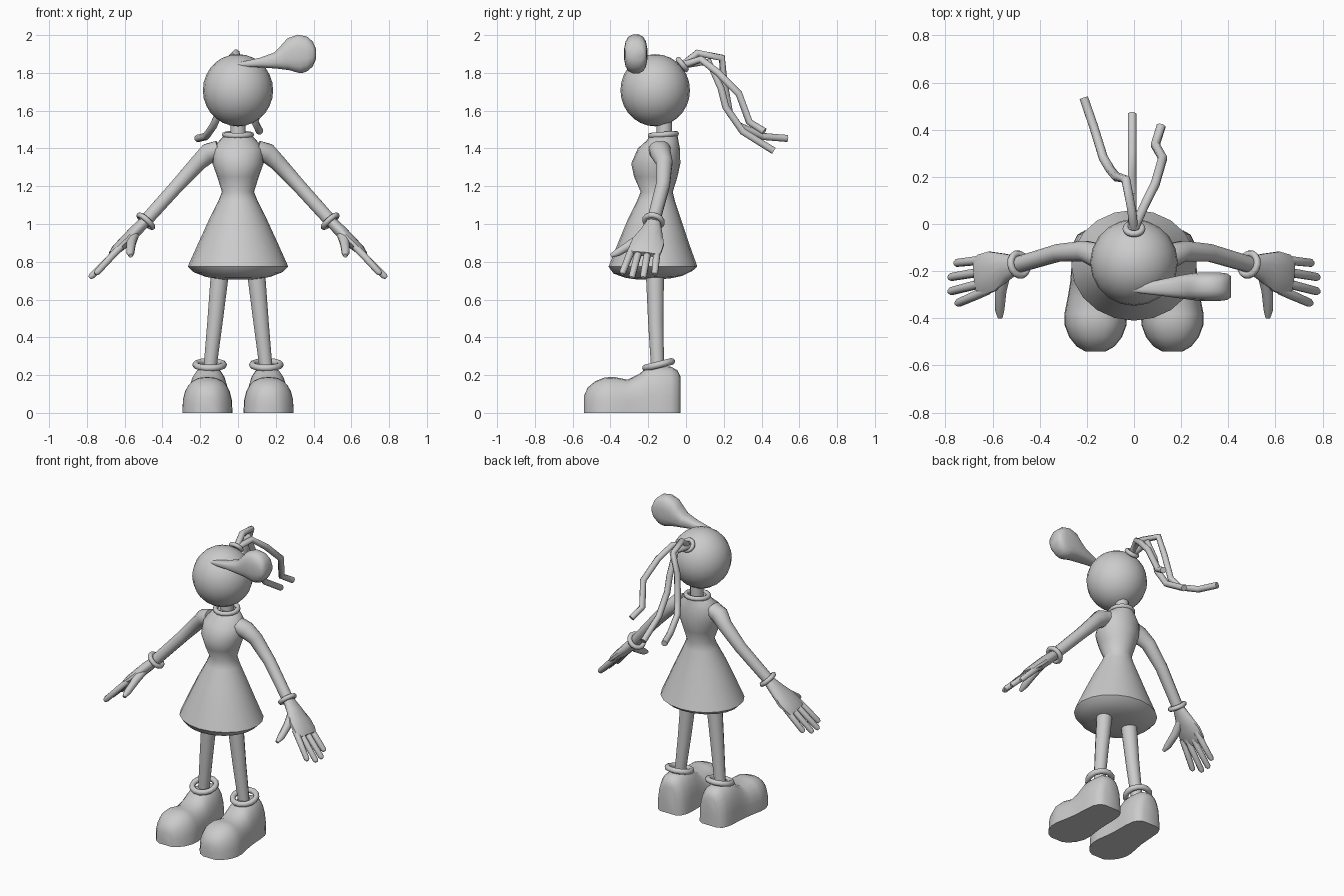
import bpy, bmesh, math
from mathutils import Vector, Matrix

grey = bpy.data.materials.new("plain grey")
grey.diffuse_color = (0.6, 0.6, 0.6, 1)


def finish(ob, mirror=False, angle=50):
    """Material, smooth shading and optional left/right mirroring."""
    ob.data.materials.clear()
    ob.data.materials.append(grey)
    bpy.ops.object.select_all(action='DESELECT')
    ob.select_set(True)
    bpy.context.view_layer.objects.active = ob
    bpy.ops.object.shade_smooth_by_angle(angle=math.radians(angle))
    if mirror:
        mod = ob.modifiers.new("Mirror", 'MIRROR')
        mod.use_mirror_merge = False
    return ob


def loft(name, rings, mirror=False, angle=50):
    """Skin a list of equal-length closed rings and cap both ends."""
    bm = bmesh.new()
    rows = [[bm.verts.new(p) for p in ring] for ring in rings]
    n = len(rows[0])
    for a, b in zip(rows, rows[1:]):
        for i in range(n):
            j = (i + 1) % n
            bm.faces.new((a[i], a[j], b[j], b[i]))
    bm.faces.new(rows[0])
    bm.faces.new(rows[-1])
    bmesh.ops.recalc_face_normals(bm, faces=bm.faces)
    me = bpy.data.meshes.new(name)
    bm.to_mesh(me)
    bm.free()
    ob = bpy.data.objects.new(name, me)
    bpy.context.collection.objects.link(ob)
    return finish(ob, mirror, angle)


def spow(v, e):
    return math.copysign(abs(v) ** e, v)


def tube(name, pts, sides=10, mirror=False, ref=(0, 1, 0), power=1.0, angle=50):
    """Tube through (x, y, z, half thickness[, half width along ref])."""
    c = [Vector(p[:3]) for p in pts]
    rings = []
    for k, p in enumerate(pts):
        t = (c[min(k + 1, len(c) - 1)] - c[max(k - 1, 0)]).normalized()
        v = Vector(ref)
        v = (v - t * v.dot(t)).normalized()
        u = v.cross(t)
        ru, rv = p[3], p[-1]
        ring = []
        for i in range(sides):
            a = 2 * math.pi * (i + 0.5) / sides
            ring.append(c[k] + u * ru * spow(math.cos(a), power)
                        + v * rv * spow(math.sin(a), power))
        rings.append(ring)
    return loft(name, rings, mirror, angle)


def band(name, centre, axis, major, minor, mirror=False):
    """Rolled band (torus) facing along an axis."""
    bpy.ops.mesh.primitive_torus_add(major_segments=14, minor_segments=8,
                                     major_radius=major, minor_radius=minor)
    ob = bpy.context.object
    ob.name = name
    rot = Vector(axis).to_track_quat('Z', 'Y').to_matrix().to_4x4()
    ob.data.transform(Matrix.Translation(centre) @ rot)
    return finish(ob, mirror)


# Head
bpy.ops.mesh.primitive_uv_sphere_add(segments=20, ring_count=14, radius=1)
head = bpy.context.object
head.name = "head"
head.data.transform(Matrix.Translation((0, -0.163, 1.708)) @ Matrix.Diagonal((0.186, 0.184, 0.191, 1)))
finish(head)

# Neck and collar
tube("neck", [(0, -0.115, 1.43, 0.042), (0, -0.115, 1.56, 0.042)])
band("collar", (0, -0.12, 1.473), (0, -0.08, 1), 0.07, 0.015)

# Dress: z, half width, front y, back y
dress = [(1.47, 0.07, -0.19, -0.045), (1.44, 0.10, -0.21, -0.04),
         (1.40, 0.135, -0.255, -0.032), (1.32, 0.135, -0.29, -0.03),
         (1.25, 0.11, -0.275, -0.045), (1.17, 0.085, -0.24, -0.07),
         (1.12, 0.105, -0.26, -0.058), (1.02, 0.155, -0.31, -0.025),
         (0.90, 0.21, -0.36, 0.015), (0.775, 0.266, -0.41, 0.06),
         (0.745, 0.235, -0.385, 0.035), (0.72, 0.17, -0.32, -0.02),
         (0.708, 0.09, -0.25, -0.09)]
rings = []
for z, w, f, b in dress:
    tilt = 0.03 if z < 0.76 else 0.0
    ring = []
    for i in range(20):
        a = 2 * math.pi * i / 20
        ring.append((w * math.cos(a), (f + b) / 2 + (b - f) / 2 * math.sin(a),
                     z + tilt * w * math.sin(a)))
    rings.append(ring)
loft("dress", rings)

# Legs and ankle cuffs
tube("legs", [(0.094, -0.165, 0.76, 0.05), (0.122, -0.16, 0.48, 0.042),
              (0.15, -0.15, 0.22, 0.035)], 12, True)
band("ankle_cuffs", (0.15, -0.145, 0.255), (0, -0.25, 1), 0.074, 0.018, True)

# Shoes: y, centre x, half width, height
shoe = [(-0.028, 0.155, 0.055, 0.19), (-0.045, 0.155, 0.085, 0.225),
        (-0.08, 0.155, 0.102, 0.245), (-0.14, 0.155, 0.108, 0.25),
        (-0.20, 0.157, 0.11, 0.245), (-0.25, 0.158, 0.113, 0.205),
        (-0.31, 0.16, 0.121, 0.176), (-0.38, 0.162, 0.133, 0.19),
        (-0.43, 0.163, 0.131, 0.188), (-0.48, 0.163, 0.112, 0.168),
        (-0.52, 0.163, 0.08, 0.135), (-0.54, 0.163, 0.045, 0.09)]
rings = []
for y, cx, w, h in shoe:
    ring = []
    for i in range(13):
        a = math.pi * i / 12
        ring.append((cx + w * spow(math.cos(a), 0.8), y, h * abs(math.sin(a)) ** 0.75))
    rings.append(ring)
loft("shoes", rings, True, 60)

# Arms and wrist cuffs
tube("arms", [(0.10, -0.14, 1.395, 0.05, 0.06), (0.155, -0.135, 1.375, 0.055),
              (0.21, -0.115, 1.325, 0.045), (0.32, -0.122, 1.205, 0.038),
              (0.50, -0.175, 1.005, 0.035)], 12, True)
band("wrist_cuffs", (0.488, -0.172, 1.015), (0.66, -0.2, -0.73), 0.047, 0.015, True)

# Hands: flattened palm, four fingers and a thumb
tube("palms", [(0.49, -0.17, 1.015, 0.03, 0.035), (0.545, -0.183, 0.96, 0.034, 0.06),
               (0.60, -0.20, 0.905, 0.032, 0.088), (0.645, -0.215, 0.865, 0.026, 0.09),
               (0.67, -0.22, 0.84, 0.016, 0.08)], 12, True)
fingers = [(-0.15, 0.75, -0.165, 0.745), (-0.195, 0.775, -0.225, 0.725),
           (-0.24, 0.775, -0.285, 0.725), (-0.28, 0.745, -0.335, 0.745)]
for k, (by, tx, ty, tz) in enumerate(fingers):
    tube("finger_%d" % (k + 1), [(0.62, by, 0.88, 0.02), (0.67, by * 0.6 + ty * 0.4, 0.828, 0.02),
         (tx, ty, tz, 0.018), (tx + 0.01, ty - 0.002, tz - 0.01, 0.01)], 8, True)
tube("thumbs", [(0.545, -0.20, 0.955, 0.026), (0.565, -0.28, 0.90, 0.026),
                (0.57, -0.36, 0.85, 0.022), (0.568, -0.397, 0.832, 0.011)], 8, True, (1, 0, 0))

# Forelock: tapered wisp swelling into a flat rounded end
tube("forelock", [(-0.05, -0.275, 1.835, 0.004, 0.005), (0.02, -0.275, 1.845, 0.014, 0.018),
                  (0.12, -0.27, 1.855, 0.026, 0.036), (0.20, -0.267, 1.865, 0.044, 0.05),
                  (0.25, -0.266, 1.88, 0.07, 0.057), (0.285, -0.266, 1.893, 0.094, 0.061),
                  (0.325, -0.266, 1.90, 0.104, 0.062), (0.365, -0.266, 1.90, 0.094, 0.061),
                  (0.395, -0.266, 1.90, 0.068, 0.057), (0.412, -0.266, 1.90, 0.03, 0.045)],
     16, power=0.75, angle=60)

# Hair tie and three bent strands
band("hair_tie", (0, -0.02, 1.845), (0, 1, 0.8), 0.035, 0.014)
strands = {
    "strand_left": [(0, -0.02, 1.84), (-0.01, 0.06, 1.905), (-0.035, 0.19, 1.88),
                    (-0.075, 0.20, 1.76), (-0.10, 0.23, 1.59), (-0.13, 0.28, 1.52),
                    (-0.17, 0.41, 1.463), (-0.213, 0.535, 1.453)],
    "strand_middle": [(-0.008, -0.02, 1.84), (-0.008, 0.12, 1.86), (-0.008, 0.185, 1.72),
                      (-0.008, 0.21, 1.62), (-0.008, 0.30, 1.49), (-0.008, 0.465, 1.387)],
    "strand_right": [(0, -0.02, 1.84), (0.045, 0.08, 1.872), (0.09, 0.17, 1.80),
                     (0.122, 0.28, 1.69), (0.09, 0.335, 1.54), (0.115, 0.415, 1.49)],
}
for name, pts in strands.items():
    tube(name, [p + (0.02,) for p in pts], 8, ref=(1, 0, 0))
